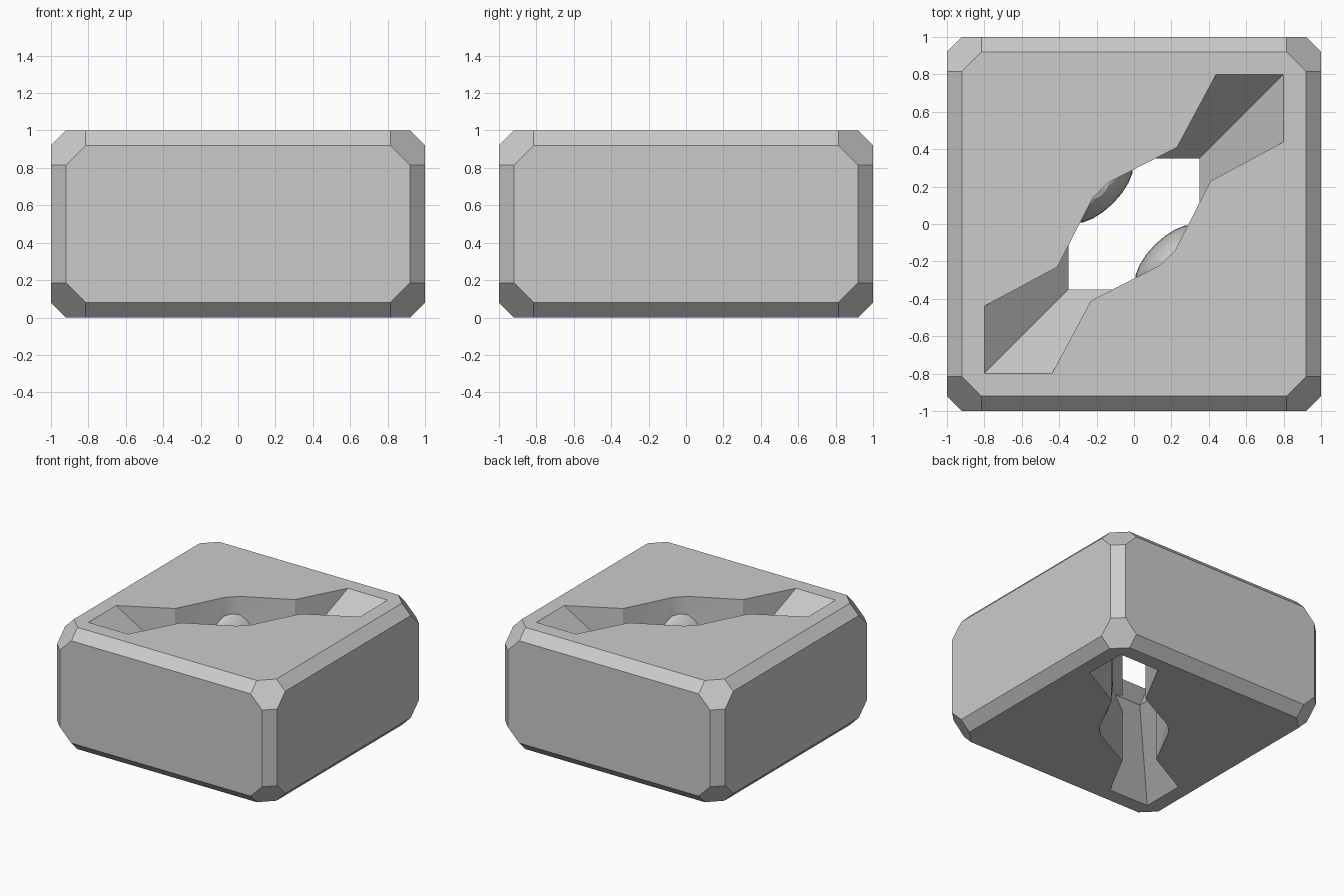
import bpy, bmesh, math
from itertools import permutations, product
from mathutils import Vector, Matrix

if "Cube" in bpy.data.objects:
    bpy.data.objects.remove(bpy.data.objects["Cube"], do_unlink=True)

grey = bpy.data.materials.new("plain grey")
grey.use_nodes = True
colour = (0.6, 0.6, 0.6, 1)
grey.diffuse_color = colour
grey.node_tree.nodes["Principled BSDF"].inputs["Base Color"].default_value = colour


def make(name, bm):
    bmesh.ops.recalc_face_normals(bm, faces=bm.faces)
    mesh = bpy.data.meshes.new(name)
    bm.to_mesh(mesh)
    bm.free()
    mesh.materials.append(grey)
    ob = bpy.data.objects.new(name, mesh)
    bpy.context.collection.objects.link(ob)
    return ob


def loft(name, rings):
    """Closed solid through rings of equal point count."""
    bm = bmesh.new()
    loops = [[bm.verts.new(p) for p in ring] for ring in rings]
    for a, b in zip(loops, loops[1:]):
        for i in range(len(a)):
            j = (i + 1) % len(a)
            bm.faces.new((a[i], a[j], b[j], b[i]))
    bm.faces.new(loops[0])
    bm.faces.new(loops[-1])
    return make(name, bm)


def combine(target, helper, operation):
    mod = target.modifiers.new(operation, "BOOLEAN")
    mod.operation, mod.object, mod.solver = operation, helper, "EXACT"
    bpy.context.view_layer.objects.active = target
    bpy.ops.object.modifier_apply(modifier=mod.name)
    bpy.data.objects.remove(helper, do_unlink=True)


# Block with chamfered edges and cut corners
bm = bmesh.new()
for inset in permutations((0, 0.08, 0.185)):
    for sx, sy, sz in product((-1, 1), repeat=3):
        bm.verts.new((sx * (1 - inset[0]), sy * (1 - inset[1]),
                      0.5 + sz * (0.5 - inset[2])))
bmesh.ops.convex_hull(bm, input=bm.verts)
bmesh.ops.dissolve_limit(bm, angle_limit=0.02, verts=bm.verts, edges=bm.edges)
block = make("block", bm)

# Diagonal slot outline, pinched on each side of a wider middle
half = [(0.95, 0.95), (0.52, 0.95), (0.23, 0.41), (-0.14, 0.22),
        (-0.22, 0.14), (-0.41, -0.23), (-0.95, -0.52)]
outline = half + [(-x, -y) for x, y in half]
slot = loft("slot_cutter", [[(x, y, z) for x, y in outline] for z in (-0.1, 1.1)])

# Ramps sloping down to a square opening at mid height
square = [(-1, -1), (1, -1), (1, 1), (-1, 1)]
ramps = loft("ramp_cutter", [[(x * r, y * r, z) for x, y in square]
                             for r, z in ((0.98, -0.2), (0.35, 0.5), (0.98, 1.2))])
combine(slot, ramps, "INTERSECT")
combine(block, slot, "DIFFERENCE")

# Rounded bulges on both side walls of the slot
for side in (-1, 1):
    bm = bmesh.new()
    bmesh.ops.create_uvsphere(bm, u_segments=20, v_segments=12, radius=1)
    centre = Vector((side, -side, 0)).normalized() * 0.257 + Vector((0, 0, 0.5))
    bm.transform(Matrix.Translation(centre) @ Matrix.Rotation(math.radians(-45), 4, "Z")
                 @ Matrix.Diagonal((0.1, 0.23, 0.36, 1)))
    combine(block, make("bulge", bm), "UNION")

# Smooth bulges, sharp block edges
bpy.ops.object.select_all(action="DESELECT")
block.select_set(True)
bpy.context.view_layer.objects.active = block
bpy.ops.object.shade_smooth_by_angle(angle=math.radians(25))
